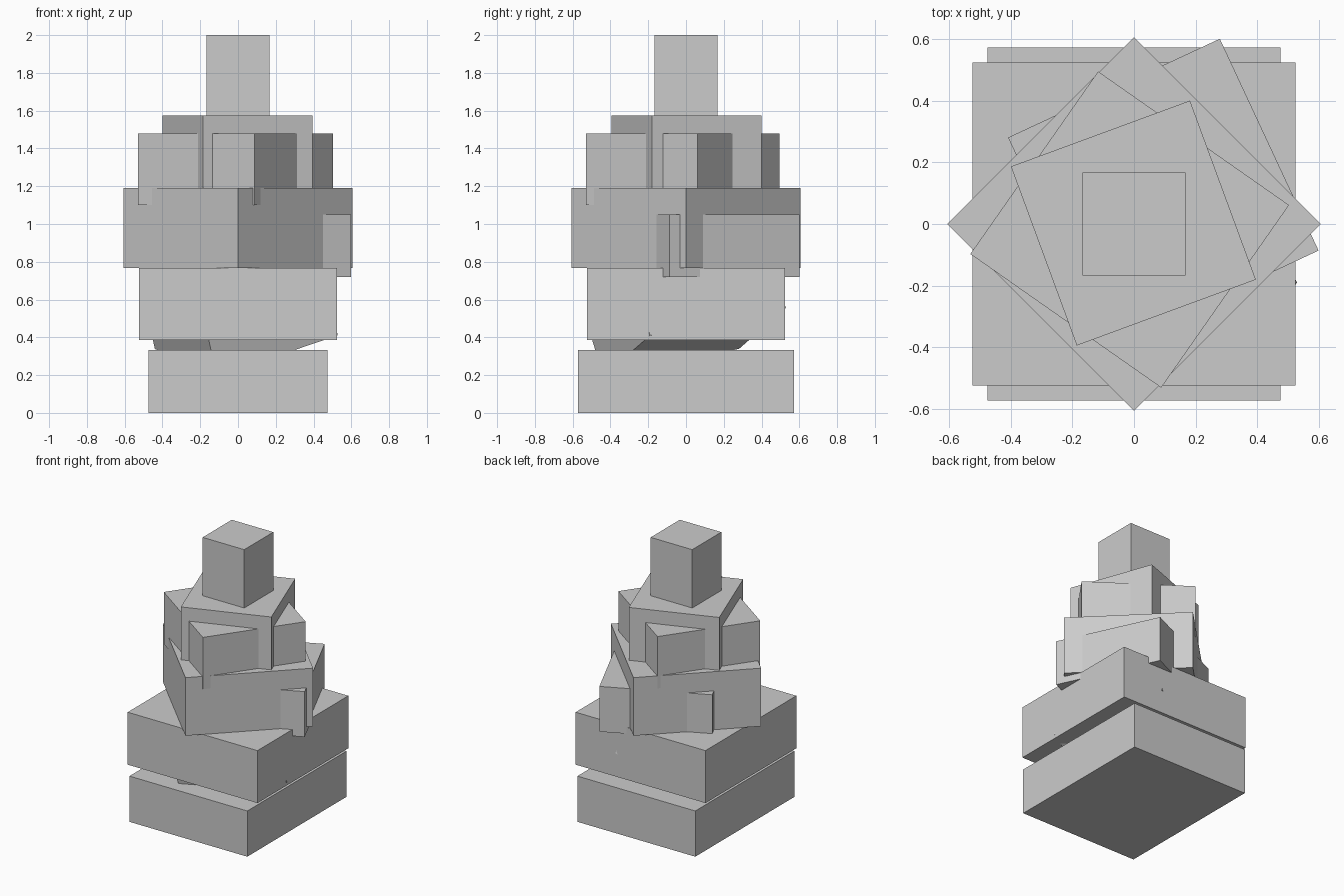
import bpy
from math import radians
from mathutils import Matrix, Vector

old = bpy.data.objects.get("Cube")
if old:
    bpy.data.objects.remove(old, do_unlink=True)

grey = bpy.data.materials.new("stone_grey")
grey.use_nodes = True
colour = (0.6, 0.6, 0.6, 1)
grey.diffuse_color = colour
grey.node_tree.nodes["Principled BSDF"].inputs["Base Color"].default_value = colour


def add_box(name, size, matrix):
    """Flat-shaded box of the given size placed by a rigid transform."""
    bpy.ops.mesh.primitive_cube_add(size=1)
    obj = bpy.context.object
    obj.name = name
    obj.data.transform(Matrix.Diagonal((*size, 1)))
    obj.matrix_world = matrix
    obj.data.materials.append(grey)
    return obj


def upright(name, width, depth, bottom, top, turn=0, x=0, y=0):
    place = Matrix.Translation((x, y, (bottom + top) / 2))
    return add_box(name, (width, depth, top - bottom),
                   place @ Matrix.Rotation(radians(turn), 4, "Z"))


# Two square-on blocks at the foot of the stack
upright("base_block", 0.95, 1.143, 0, 0.333)
upright("lower_block", 1.046, 1.046, 0.385, 0.767)

# Turned blocks above
upright("side_block", 0.757, 0.757, 0.72, 1.05, 25, 0.095, 0.097)
upright("middle_block", 0.856, 0.856, 0.767, 1.19, 45)
upright("upper_block", 0.755, 0.722, 1.1, 1.478, -35, -0.014, -0.018)
upright("crown_block", 0.618, 0.618, 1.19, 1.575, 20.2, -0.002, 0.003)

# Pillar on top
upright("top_pillar", 0.335, 0.335, 1.575, 2.0)

# Tumbled block wedged between the two lowest blocks
near = Vector((0.528, -0.19, 0.41))
far = Vector((0.2, 0.529, 0.555))
along = (far - near).normalized()
across = Vector((-0.91, -0.33, -0.3))
across = (across - along * across.dot(along)).normalized()
up = along.cross(across)
length, width, height = (far - near).length, 0.72, 0.28
centre = near + (along * length + across * width + up * height) / 2
axes = Matrix((along, across, up)).transposed().to_4x4()
add_box("wedged_block", (length, width, height), Matrix.Translation(centre) @ axes)
